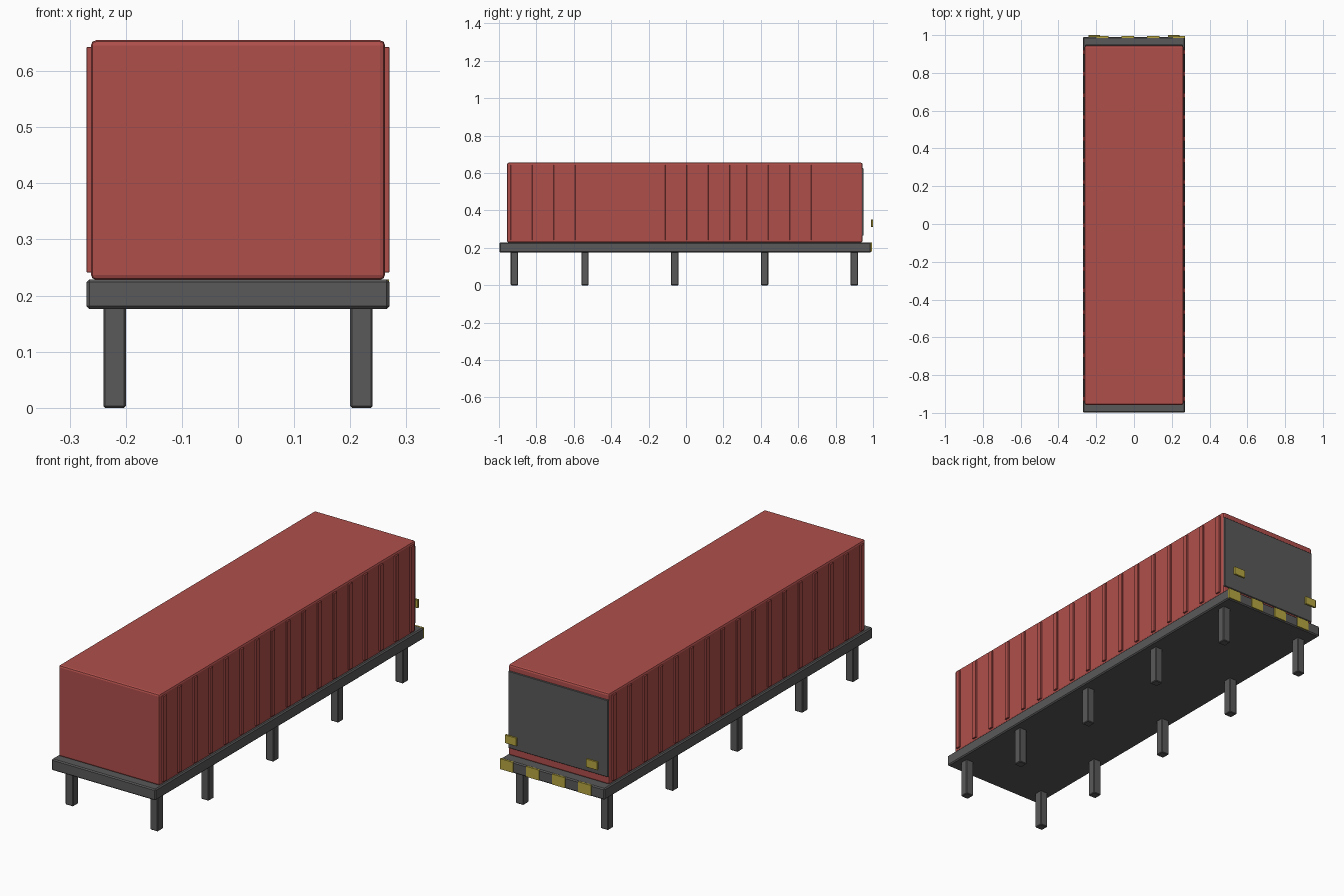
import bpy

if "Cube" in bpy.data.objects:
    bpy.data.objects.remove(bpy.data.objects["Cube"])


def material(name, rgb):
    m = bpy.data.materials.new(name)
    m.diffuse_color = (*rgb, 1.0)
    m.use_nodes = True
    m.node_tree.nodes["Principled BSDF"].inputs["Base Color"].default_value = m.diffuse_color
    return m


RED = material("container_red", (0.43, 0.078, 0.070))
GREY = material("dark_grey", (0.10, 0.10, 0.103))
YELLOW = material("warning_yellow", (0.48, 0.39, 0.055))


def box(name, x, y, z, mat, bevel=0.0, segments=1):
    """Box from (min, max) ranges, with an optional edge bevel."""
    bpy.ops.mesh.primitive_cube_add(
        size=1, location=[(a + b) / 2 for a, b in (x, y, z)])
    ob = bpy.context.object
    ob.name = name
    ob.scale = [b - a for a, b in (x, y, z)]
    bpy.ops.object.transform_apply(location=False, rotation=False, scale=True)
    ob.data.materials.append(mat)
    if bevel:
        mod = ob.modifiers.new("edge_bevel", 'BEVEL')
        mod.width = bevel
        mod.segments = segments
    return ob


# Flat deck and the container on it
box("deck", (-0.27, 0.27), (-0.998, 0.99), (0.176, 0.229), GREY, 0.005)
box("container", (-0.262, 0.262), (-0.957, 0.944), (0.228, 0.655), RED, 0.009, 2)

# Rear door panel
box("rear_door", (-0.259, 0.259), (0.935, 0.949), (0.265, 0.626), GREY, 0.002)

# Upright ribs along both sides
for i in range(17):
    y = -0.925 + i * 0.1147
    for s in (-1, 1):
        box("side_rib", (s * 0.264 - 0.006, s * 0.264 + 0.006),
            (y - 0.012, y + 0.012), (0.241, 0.643), RED, 0.001)

# Five pairs of legs
for y in (-0.917, -0.54, -0.06, 0.42, 0.90):
    for s in (-1, 1):
        box("leg", (s * 0.22 - 0.02, s * 0.22 + 0.02),
            (y - 0.02, y + 0.02), (0.0, 0.18), GREY, 0.003)

# Warning stripes on the rear edge of the deck
for x in (-0.169, -0.034, 0.101, 0.236):
    box("rear_stripe", (x - 0.033, x + 0.033), (0.986, 0.994),
        (0.180, 0.229), YELLOW)

# Marker blocks hovering behind the door
for s in (-1, 1):
    box("rear_marker", (s * 0.21 - 0.03, s * 0.21 + 0.03), (0.99, 1.0),
        (0.312, 0.351), YELLOW, 0.001)
